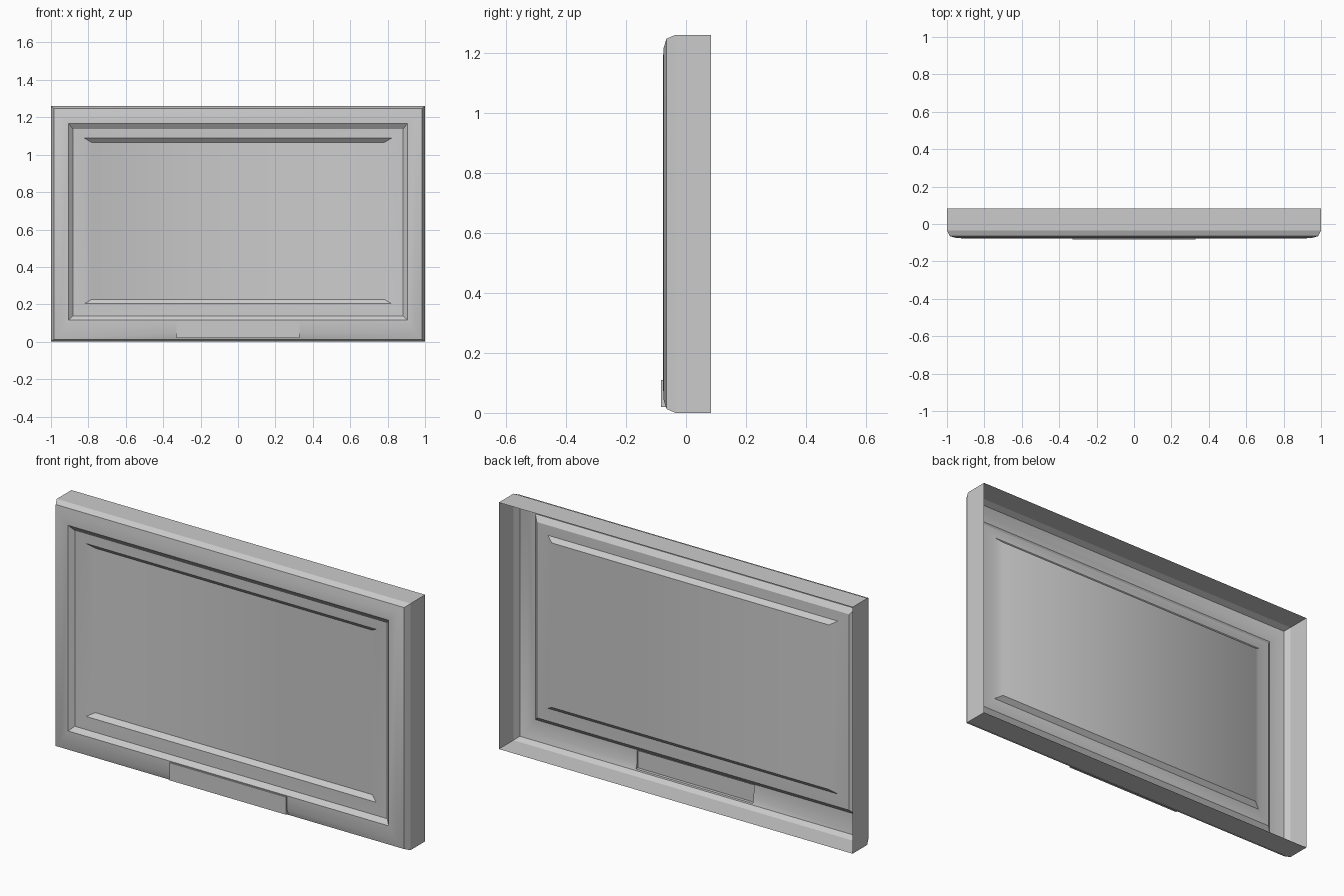
import bpy
import bmesh
import math

if "Cube" in bpy.data.objects:
    bpy.data.objects.remove(bpy.data.objects["Cube"], do_unlink=True)

HEIGHT = 1.26
BACK = 0.083
TAB_X, TAB_LOW, TAB_TOP, TAB_FRONT = 0.33, 0.02, 0.11, -0.083

# Nested rectangles from the open back to the recessed panel:
# side inset, bottom inset, top inset, y
RINGS = [
    (0.0, 0.0, 0.0, BACK),
    (0.0, 0.0, 0.0, -0.035),
    (0.015, 0.013, 0.013, -0.065),
    (0.05, 0.045, 0.045, -0.075),
    (0.094, 0.115, 0.094, -0.077),
    (0.117, 0.138, 0.122, -0.057),
    (0.18, 0.204, 0.172, -0.055),
    (0.217, 0.226, 0.194, -0.035),
]

grey = bpy.data.materials.new("plain grey")
grey.use_nodes = True
colour = (0.6, 0.6, 0.6, 1.0)
grey.diffuse_color = colour
grey.node_tree.nodes["Principled BSDF"].inputs["Base Color"].default_value = colour


def ring_verts(bm, side, bottom, top, y):
    x, low, high = 1 - side, bottom, HEIGHT - top
    return [bm.verts.new((px, y, pz))
            for px, pz in ((-x, low), (x, low), (x, high), (-x, high))]


# Open-backed stepped shell
bm = bmesh.new()
rings = [ring_verts(bm, *r) for r in RINGS]
for outer, inner in zip(rings, rings[1:]):
    for i in range(4):
        j = (i + 1) % 4
        bm.faces.new((outer[i], outer[j], inner[j], inner[i]))
bm.faces.new(rings[-1])


def in_tab(face):
    c = face.calc_center_median()
    return abs(c.x) < TAB_X and TAB_LOW < c.z < TAB_TOP and c.y < -0.06


# Cut the lower rim, then pull that patch forward as a hollow finger tab
lower = [f for f in bm.faces if f.calc_center_median().z < TAB_TOP
         and abs(f.calc_center_median().x) < 0.1]
for point, normal in (((TAB_X, 0, 0), (1, 0, 0)), ((-TAB_X, 0, 0), (1, 0, 0)),
                      ((0, 0, TAB_LOW), (0, 0, 1)), ((0, 0, TAB_TOP), (0, 0, 1))):
    geom = set(lower)
    for f in lower:
        geom.update(f.edges)
        geom.update(f.verts)
    cut = bmesh.ops.bisect_plane(bm, geom=list(geom), plane_co=point,
                                 plane_no=normal, dist=1e-5)
    lower = [g for g in cut["geom"] if isinstance(g, bmesh.types.BMFace)]

patch = [f for f in bm.faces if in_tab(f)]
pulled = bmesh.ops.extrude_face_region(bm, geom=patch)
for v in pulled["geom"]:
    if isinstance(v, bmesh.types.BMVert):
        v.co.y = TAB_FRONT
left_over = [f for f in patch if f.is_valid]
if left_over:
    bmesh.ops.delete(bm, geom=left_over, context='FACES')
bmesh.ops.recalc_face_normals(bm, faces=bm.faces)
panel = max(bm.faces, key=lambda f: f.calc_area() if abs(f.normal.y) > 0.9 else 0)
if panel.normal.y > 0:
    bmesh.ops.reverse_faces(bm, faces=bm.faces)

mesh = bpy.data.meshes.new("panel_cover")
bm.to_mesh(mesh)
bm.free()
mesh.materials.append(grey)
cover = bpy.data.objects.new("panel_cover", mesh)
bpy.context.collection.objects.link(cover)

# Soft rim and treads, crisp steps and flat outer walls
bpy.ops.object.select_all(action='DESELECT')
cover.select_set(True)
bpy.context.view_layer.objects.active = cover
bpy.ops.object.shade_smooth_by_angle(angle=math.radians(30))
for poly in mesh.polygons:
    if abs(poly.normal.y) < 0.1 or poly.center.y < TAB_FRONT + 0.001:
        poly.use_smooth = False
